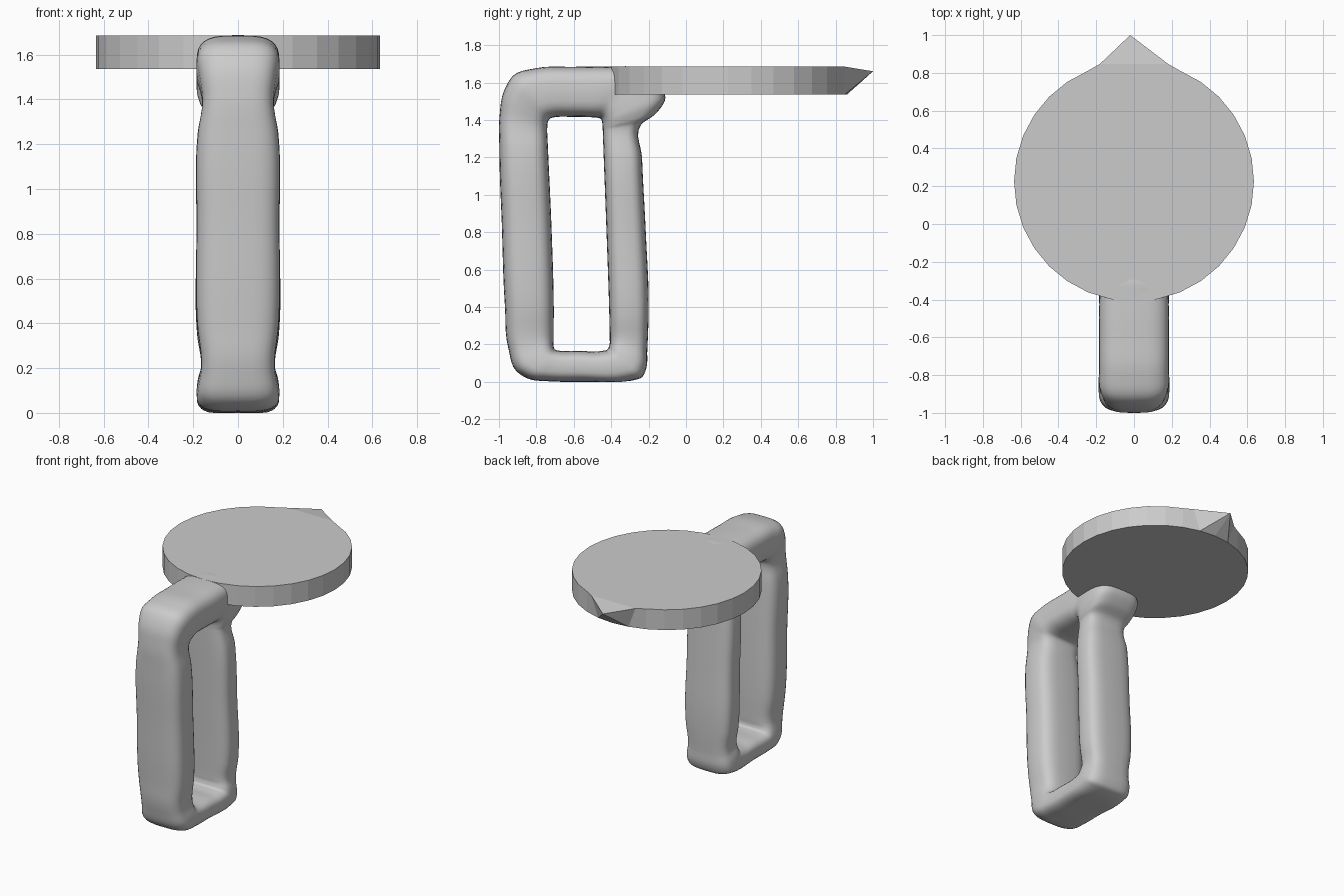
import bpy, bmesh, math

if "Cube" in bpy.data.objects:
    bpy.data.objects.remove(bpy.data.objects["Cube"])


def make_object(name, bm, smooth):
    bmesh.ops.recalc_face_normals(bm, faces=bm.faces[:])
    for f in bm.faces:
        f.smooth = smooth
    mesh = bpy.data.meshes.new(name)
    bm.to_mesh(mesh)
    bm.free()
    obj = bpy.data.objects.new(name, mesh)
    bpy.context.collection.objects.link(obj)
    return obj


# Disc: 32-sided plate whose rear rim is pulled out into a pointed lip
SIDES, RADIUS, CENTRE_Y = 32, 0.635, 0.225
bm = bmesh.new()


def ring(z):
    step = 2 * math.pi / SIDES
    return [bm.verts.new((RADIUS * math.cos(i * step),
                          CENTRE_Y + RADIUS * math.sin(i * step), z))
            for i in range(SIDES)]


low, high = ring(1.535), ring(1.685)
tip = SIDES // 4
high[tip].co = (-0.02, 1.0, 1.66)
high[tip - 1].co.x, high[tip + 1].co.x = 0.18, -0.18
bm.faces.new(low[::-1])
bm.faces.new([v for i, v in enumerate(high) if i != tip])
bm.faces.new(high[tip - 1:tip + 2])
for i in range(SIDES):
    j = (i + 1) % SIDES
    if i in (tip - 1, tip):
        # twisted lip sides split towards the tip
        other = low[i] if i == tip - 1 else low[j]
        centre = low[tip]
        side = high[i] if i == tip - 1 else high[j]
        bm.faces.new((other, centre, high[tip]))
        bm.faces.new((other, high[tip], side))
    else:
        bm.faces.new((low[i], low[j], high[j], high[i]))
make_object("disc_with_lip", bm, False)

# Handle stations around the loop: outer y, z, inner y, z, half width
STATIONS = [
    (-.57, .000, -.57, .165, .180), (-.74, .003, -.67, .165, .182),
    (-.84, .015, -.70, .172, .185), (-.91, .060, -.708, .19, .180),
    (-.95, .180, -.708, .23, .165), (-.968, .40, -.707, .40, .183),
    (-.985, .85, -.720, .85, .185), (-.998, 1.25, -.738, 1.25, .180),
    (-.997, 1.42, -.742, 1.35, .160), (-.975, 1.55, -.738, 1.39, .172),
    (-.92, 1.64, -.725, 1.408, .185), (-.80, 1.677, -.69, 1.416, .185),
    (-.60, 1.684, -.60, 1.416, .185), (-.40, 1.685, -.50, 1.414, .185),
    (-.27, 1.68, -.465, 1.41, .180), (-.15, 1.60, -.452, 1.40, .185),
    (-.11, 1.52, -.448, 1.385, .185), (-.16, 1.435, -.446, 1.36, .172),
    (-.24, 1.375, -.445, 1.34, .158), (-.235, 1.2, -.440, 1.2, .180),
    (-.215, .80, -.425, .80, .185), (-.20, .35, -.410, .35, .183),
    (-.207, .17, -.408, .23, .165), (-.213, .07, -.410, .195, .180),
    (-.235, .025, -.42, .172, .185), (-.29, .006, -.45, .165, .185),
]


def smooth_loop(points, steps):
    """Closed cubic through the points, spaced by chord length."""
    n = len(points)
    gap = [math.dist(points[i], points[(i + 1) % n]) for i in range(n)]
    slopes = []
    for i in range(n):
        a, b, c = points[i - 1], points[i], points[(i + 1) % n]
        h0, h1 = gap[i - 1], gap[i]
        slopes.append([((q - p) / h0 * h1 + (r - q) / h1 * h0) / (h0 + h1)
                       for p, q, r in zip(a, b, c)])
    out = []
    for i in range(n):
        j = (i + 1) % n
        for s in range(steps):
            t = s / steps
            h10, h01, h11 = t * (1 - t) ** 2, t * t * (3 - 2 * t), t * t * (t - 1)
            out.append([p + (q - p) * h01 + gap[i] * (h10 * m + h11 * k)
                        for p, q, m, k in zip(points[i], points[j],
                                              slopes[i], slopes[j])])
    return out


def soft(v, power=0.6):
    return math.copysign(abs(v) ** power, v)


# Handle: rounded-box section swept round the loop
SECTION = 32
bm = bmesh.new()
rings = []
for oy, oz, iy, iz, w in smooth_loop(STATIONS, 5):
    loop = []
    for k in range(SECTION):
        a = 2 * math.pi * k / SECTION
        r = (1 + soft(math.cos(a))) / 2
        loop.append(bm.verts.new((w * soft(math.sin(a)),
                                  iy + (oy - iy) * r,
                                  max(0.0, iz + (oz - iz) * r))))
    rings.append(loop)
for i, loop in enumerate(rings):
    nxt = rings[(i + 1) % len(rings)]
    for k in range(SECTION):
        m = (k + 1) % SECTION
        bm.faces.new((loop[k], loop[m], nxt[m], nxt[k]))
make_object("handle", bm, True)
